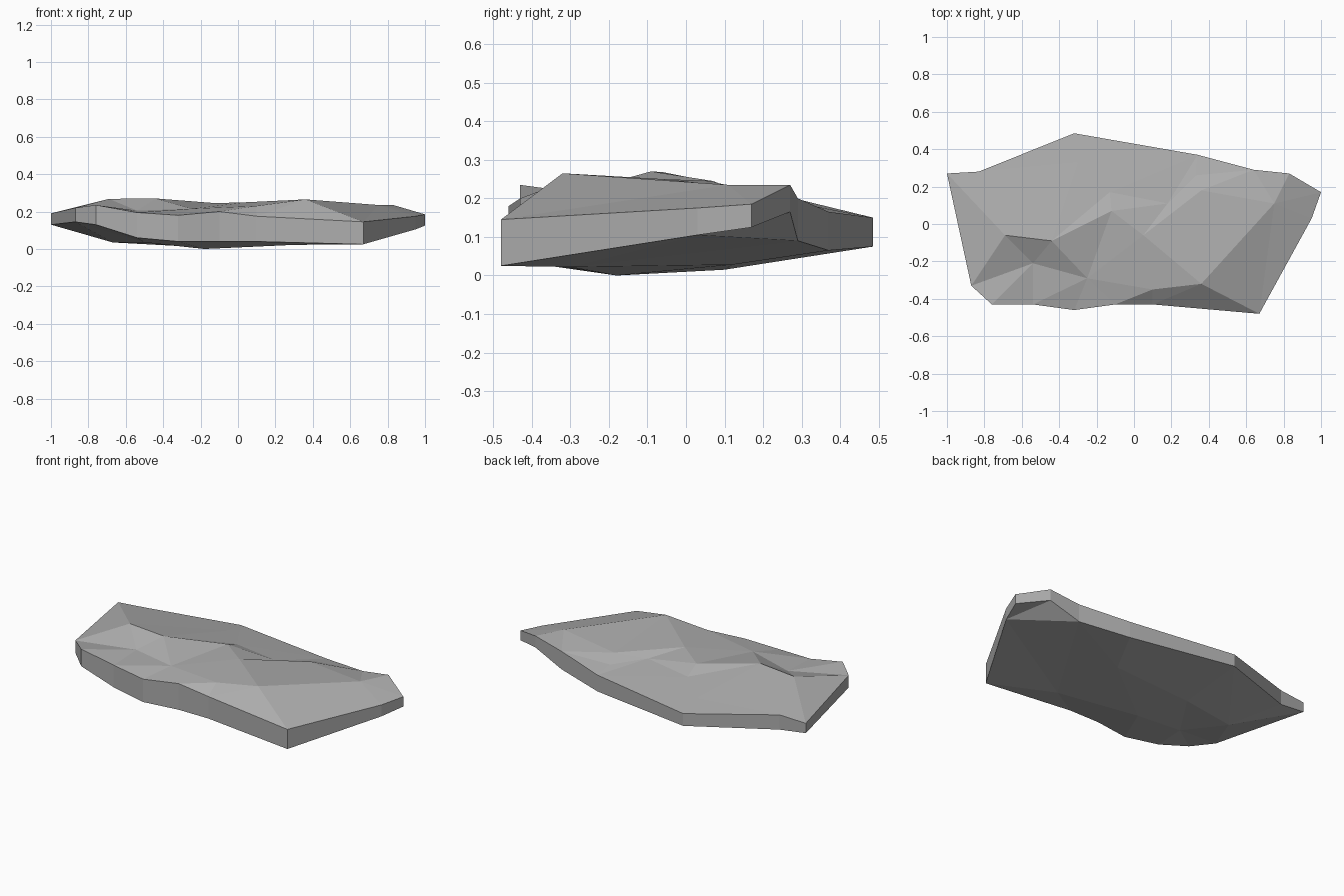
import bpy
import bmesh
from mathutils import Vector, geometry

cube = bpy.data.objects.get("Cube")
if cube:
    bpy.data.objects.remove(cube, do_unlink=True)

# Rim of the slab, counter-clockwise: x, y, upper height, lower height
rim = [
    (-.87, -.33, .22, .145), (-.76, -.43, .235, .13), (-.54, -.43, .195, .06),
    (-.32, -.46, .18, .04), (-.1, -.43, .2, .04), (.1, -.43, .175, .04),
    (.67, -.48, .145, .025), (.95, .03, .175, .105), (1, .17, .185, .125),
    (.83, .27, .235, .165), (.64, .29, .2, .09), (.34, .37, .165, .065),
    (-.32, .485, .15, .075), (-.83, .28, .2, .11), (-1, .27, .19, .13),
]

# Peaks and hollows inside the upper surface
peaks = {
    "front_peak": (.36, -.32, .265), "front_shelf": (.1, -.35, .23),
    "front_dip": (-.25, -.29, .215), "left_hollow": (-.54, -.21, .205),
    "left_peak": (-.69, -.06, .268), "middle_peak": (-.44, -.09, .27),
    "ridge": (-.12, .07, .245), "valley": (-.13, .17, .205),
    "valley_end": (.18, .11, .21), "crest": (.05, -.06, .25),
    "crest_end": (.36, .18, .225), "right_peak": (.75, .11, .235),
    "back_slope": (-.3, .33, .18), "back_hollow": (.33, .26, .19),
}
creases = [
    ("left_peak", "middle_peak"), ("middle_peak", "ridge"), ("ridge", "valley_end"),
    ("middle_peak", "valley"), ("valley", "valley_end"), ("crest", "crest_end"),
    ("crest", "valley_end"), ("front_shelf", "front_peak"), ("front_peak", "right_peak"),
    ("crest", "front_peak"), ("left_hollow", "middle_peak"), ("left_hollow", "front_dip"),
]

# Low points of the underside
belly = [
    (-.18, -.18, 0), (-.67, .02, .035), (-.3, .1, .015),
    (.22, .12, .028), (-.5, -.2, .035), (.3, -.3, .022),
]


def add_skin(bm, border, inner, edges, flip):
    """Triangulate the rim and its inner points; return the rim vertices."""
    points = border + inner
    verts = [bm.verts.new(p) for p in points]
    flat = [Vector(p[:2]) for p in points]
    result = geometry.delaunay_2d_cdt(flat, edges, [list(range(len(border)))], 1, 1e-5)
    faces, sources = result[2], result[3]
    for face in faces:
        corners = [verts[sources[i][0]] for i in face]
        bm.faces.new(corners[::-1] if flip else corners)
    return verts[:len(border)]


bm = bmesh.new()
names = list(peaks)
crease_ids = [tuple(len(rim) + names.index(n) for n in pair) for pair in creases]
crease_ids.append((len(rim) + names.index("right_peak"), 9))
crease_ids.append((len(rim) + names.index("front_peak"), 6))
upper = add_skin(bm, [(x, y, hi) for x, y, hi, lo in rim], list(peaks.values()), crease_ids, False)
lower = add_skin(bm, [(x, y, lo) for x, y, hi, lo in rim], belly, [], True)

# Side wall joining the two skins
for i in range(len(rim)):
    j = (i + 1) % len(rim)
    bm.faces.new((lower[i], lower[j], upper[j], upper[i]))
bmesh.ops.recalc_face_normals(bm, faces=bm.faces)

mesh = bpy.data.meshes.new("rock_slab")
bm.to_mesh(mesh)
bm.free()
slab = bpy.data.objects.new("rock_slab", mesh)
bpy.context.collection.objects.link(slab)

# Plain grey stone
stone = bpy.data.materials.new("grey_stone")
stone.use_nodes = True
colour = (.42, .42, .42, 1)
stone.diffuse_color = colour
stone.node_tree.nodes["Principled BSDF"].inputs["Base Color"].default_value = colour
mesh.materials.append(stone)
